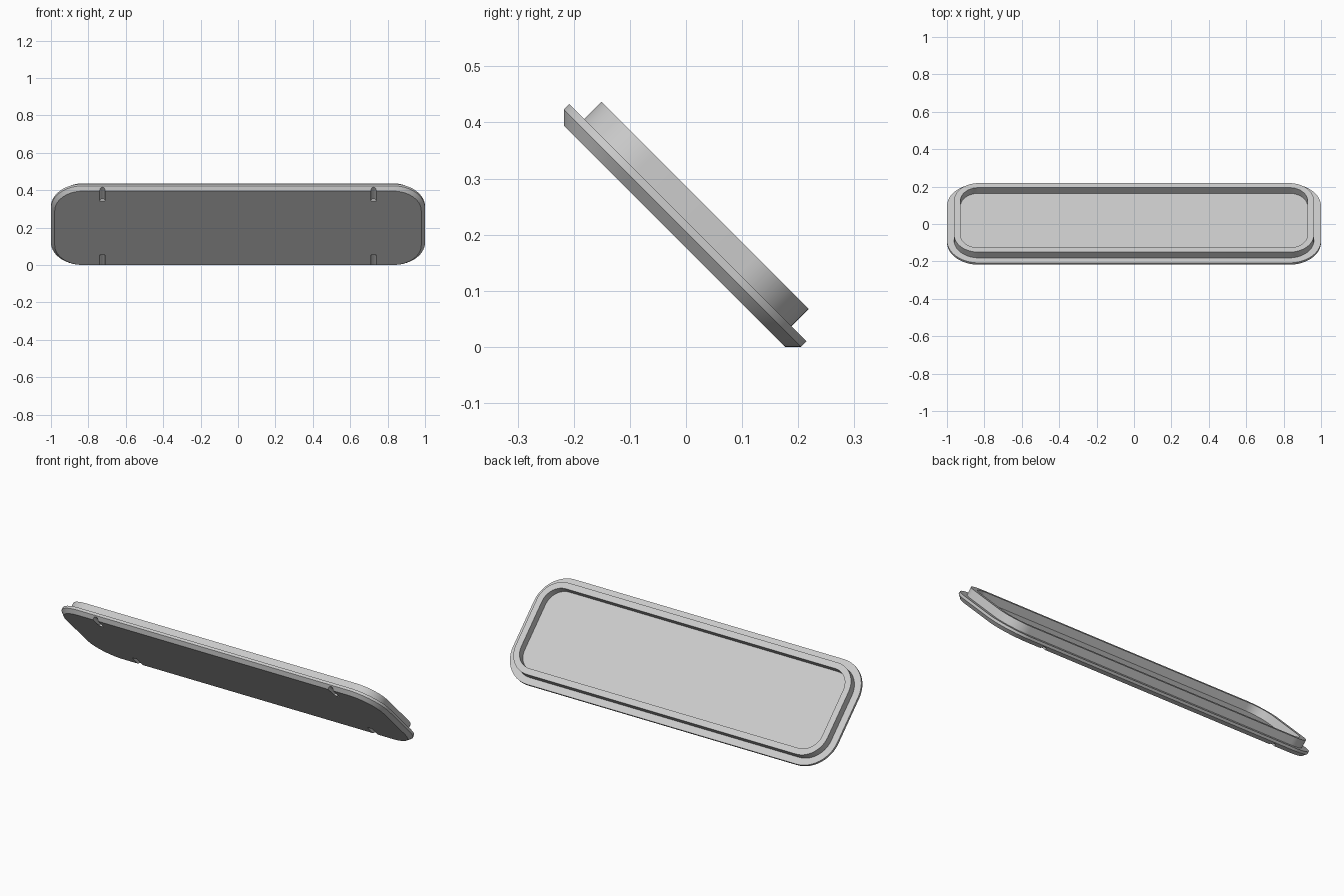
import bpy, bmesh
from math import cos, sin, pi, radians
from mathutils import Matrix

cube = bpy.data.objects.get("Cube")
if cube:
    bpy.data.objects.remove(cube, do_unlink=True)

HALF_X, HALF_Y, RADIUS, ARC = 1.0, 0.299, 0.17, 14

grey = bpy.data.materials.new("light grey")
grey.use_nodes = True
grey.diffuse_color = (0.6, 0.6, 0.6, 1)
grey.node_tree.nodes["Principled BSDF"].inputs["Base Color"].default_value = (0.6, 0.6, 0.6, 1)


def make_object(name, bm):
    bmesh.ops.recalc_face_normals(bm, faces=bm.faces)
    mesh = bpy.data.meshes.new(name)
    bm.to_mesh(mesh)
    bm.free()
    mesh.materials.append(grey)
    obj = bpy.data.objects.new(name, mesh)
    bpy.context.collection.objects.link(obj)
    return obj


def rounded_ring(bm, inset, z):
    """Rounded rectangle outline, moved inwards by inset."""
    r = RADIUS - inset
    ring = []
    for k, (sx, sy) in enumerate([(1, 1), (-1, 1), (-1, -1), (1, -1)]):
        for i in range(ARC + 1):
            a = (k + i / ARC) * pi / 2
            ring.append(bm.verts.new((sx * (HALF_X - RADIUS) + r * cos(a),
                                      sy * (HALF_Y - RADIUS) + r * sin(a), z)))
    return ring


# Lid: chamfered flange, raised rim and sunken floor in one skin
profile = [(0.02, 0), (0, 0.02), (0, 0.034), (0.038, 0.034),
           (0.038, 0.077), (0.072, 0.077), (0.072, 0.034)]
bm = bmesh.new()
rings = [rounded_ring(bm, inset, z) for inset, z in profile]
for low, high in zip(rings, rings[1:]):
    for i in range(len(low)):
        j = (i + 1) % len(low)
        bm.faces.new((low[i], low[j], high[j], high[i]))
bm.faces.new(rings[0])
bm.faces.new(rings[-1])
lid = make_object("lid", bm)

# Four round grooves cut into the underside at the long edges
bm = bmesh.new()
for sx in (-1, 1):
    for sy in (-1, 1):
        place = Matrix.Translation((sx * 0.725, sy * 0.28, 0)) @ Matrix.Rotation(pi / 2, 4, 'X')
        bmesh.ops.create_cone(bm, cap_ends=True, segments=16, radius1=0.015,
                              radius2=0.015, depth=0.15, matrix=place)
cutter = make_object("groove_cutter", bm)
cutter.hide_render = True

bpy.ops.object.select_all(action='DESELECT')
lid.select_set(True)
bpy.context.view_layer.objects.active = lid
cut = lid.modifiers.new("grooves", 'BOOLEAN')
cut.operation = 'DIFFERENCE'
cut.solver = 'EXACT'
cut.object = cutter
bpy.ops.object.modifier_apply(modifier=cut.name)
bpy.data.objects.remove(cutter, do_unlink=True)
bpy.ops.object.shade_smooth_by_angle(angle=radians(30))

# Lean the lid back
lid.rotation_euler = (radians(-45), 0, 0)
lid.location = (0, -0.0205, 0.1975)
